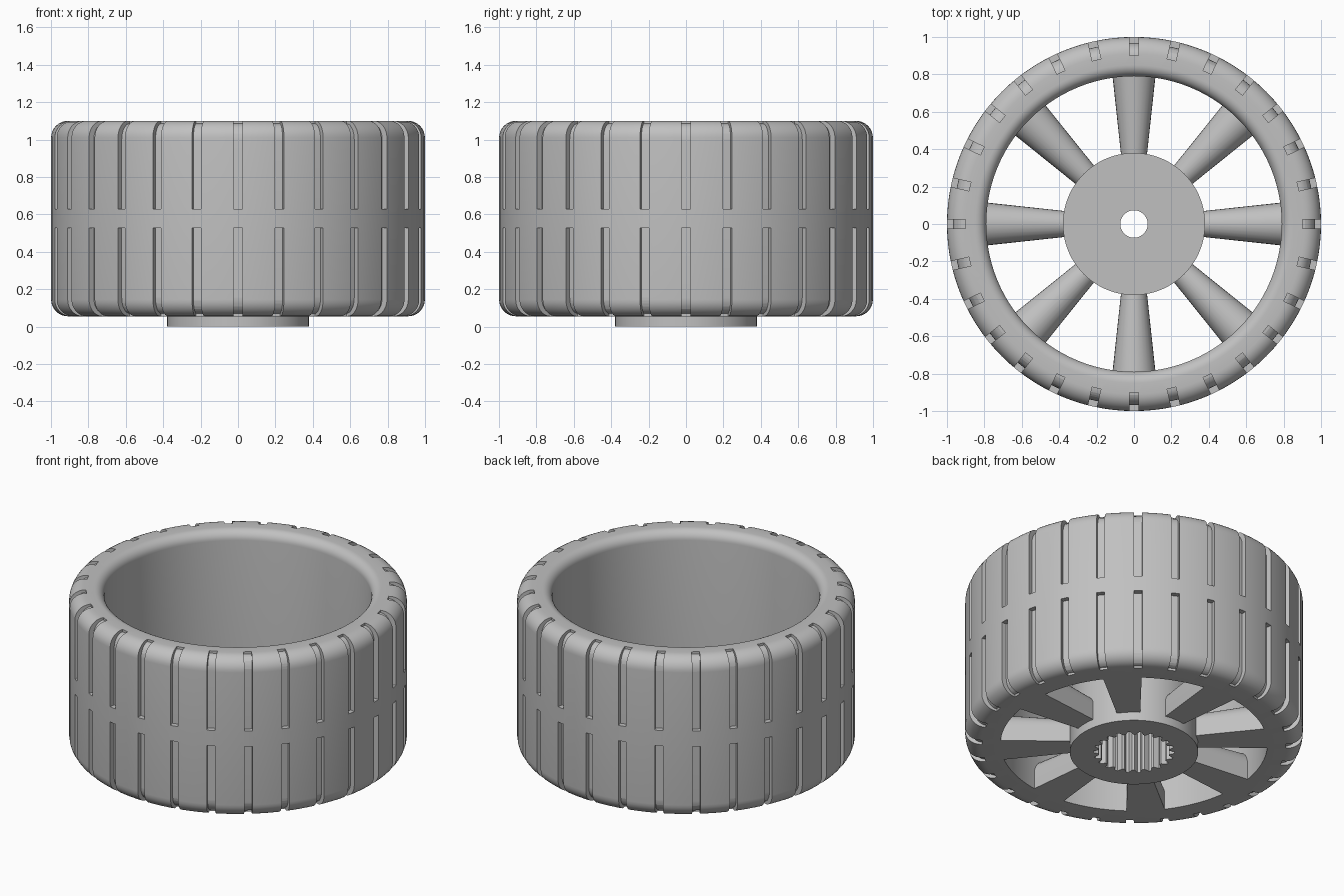
import bpy, bmesh, math
from math import sin, cos, pi, tau

if "Cube" in bpy.data.objects:
    bpy.data.objects.remove(bpy.data.objects["Cube"])

BOTTOM, TOP = 0.055, 1.1
MID = (BOTTOM + TOP) / 2
GROOVES, SPOKES, TEETH = 28, 8, 22

grey = bpy.data.materials.new("plain_grey")
grey.use_nodes = True
grey.diffuse_color = (0.53, 0.53, 0.53, 1)
grey.node_tree.nodes["Principled BSDF"].inputs["Base Color"].default_value = (0.53, 0.53, 0.53, 1)


def finish(name, bm, smooth=True):
    bmesh.ops.recalc_face_normals(bm, faces=bm.faces)
    mesh = bpy.data.meshes.new(name)
    bm.to_mesh(mesh)
    bm.free()
    mesh.materials.append(grey)
    ob = bpy.data.objects.new(name, mesh)
    bpy.context.collection.objects.link(ob)
    if smooth:
        smooth_object(ob)
    return ob


def smooth_object(ob):
    bpy.ops.object.select_all(action="DESELECT")
    ob.select_set(True)
    bpy.context.view_layer.objects.active = ob
    bpy.ops.object.shade_smooth_by_angle(angle=math.radians(32))


def arc(cr, cz, rr, rz, start, end, steps=8):
    """Points of an elliptical arc in the radius/height plane."""
    return [(cr + rr * cos(a), cz + rz * sin(a))
            for a in (start + (end - start) * i / steps for i in range(steps + 1))]


def bridge(bm, loops):
    """Join closed rings of vertices, each to the next."""
    for a, b in zip(loops, loops[1:]):
        for i in range(len(a)):
            j = (i + 1) % len(a)
            bm.faces.new((a[i], a[j], b[j], b[i]))


def lathe(name, profile, n, wobble=None):
    """Revolve a closed (radius, height, toothed) profile."""
    bm = bmesh.new()
    loops = []
    for r, z, *toothed in profile:
        ring = []
        for i in range(n):
            a = tau * i / n
            rad = r - wobble(i) if toothed else r
            ring.append(bm.verts.new((rad * cos(a), rad * sin(a), z)))
        loops.append(ring)
    bridge(bm, loops + loops[:1])
    return finish(name, bm)


# Tyre ring with rounded shoulders and a softened upper inner lip
R = 0.09
tyre_profile = ([(0.79, BOTTOM)]
                + arc(1 - R, BOTTOM + R, R, R, -pi / 2, 0)
                + arc(1 - R, TOP - R, R, R, 0, pi / 2)
                + arc(0.85, TOP - 0.06, 0.06, 0.06, pi / 2, pi))
tyre = lathe("tyre", tyre_profile, GROOVES * 4)

# Tread grooves: a prism per groove, mirrored about the middle height
floor = ([(1.1, MID + 0.05), (0.967, MID + 0.05)]
         + arc(0.9, TOP - 0.1, 0.067, 0.085, 0, pi / 2)
         + [(0.9, TOP + 0.1), (1.1, TOP + 0.1)])
bm = bmesh.new()
for g in range(GROOVES):
    a = tau * g / GROOVES
    for flip in (1, -1):
        sides = []
        for t in (-0.024, 0.024):
            sides.append([bm.verts.new((r * cos(a) - t * sin(a), r * sin(a) + t * cos(a),
                                        MID + flip * (z - MID))) for r, z in floor])
        bridge(bm, sides)
        for side in sides:
            bm.faces.new(side)
cutter = finish("groove_cutter", bm, smooth=False)
cutter.hide_render = True
cut = tyre.modifiers.new("tread", "BOOLEAN")
cut.operation, cut.solver, cut.object = "DIFFERENCE", "EXACT", cutter
bpy.context.view_layer.objects.active = tyre
bpy.ops.object.modifier_apply(modifier="tread")
bpy.data.objects.remove(cutter)
smooth_object(tyre)

# Hub with an axle hole on top and a toothed socket underneath
HUB_TOP, SOCKET_TOP = 0.4, 0.33
lathe("hub", [(0.38, 0), (0.38, HUB_TOP), (0.073, HUB_TOP), (0.073, SOCKET_TOP),
              (0.24, SOCKET_TOP, True), (0.24, 0, True)],
      TEETH * 4, wobble=lambda i: 0.03 if i % 4 < 2 else 0)

# Spokes: flat underneath, domed on top, widening towards the tyre
for s in range(SPOKES):
    a = tau * s / SPOKES
    bm = bmesh.new()
    ends = []
    for r, half in ((0.35, 0.067), (0.8, 0.116)):
        section = [(half, BOTTOM)] + arc(0, 0.16, half, half, 0, pi, 14) + [(-half, BOTTOM)]
        ends.append([bm.verts.new((r * cos(a) - t * sin(a), r * sin(a) + t * cos(a), z))
                     for t, z in section])
    bridge(bm, ends)
    for end in ends:
        bm.faces.new(end)
    finish(f"spoke_{s + 1}", bm)
